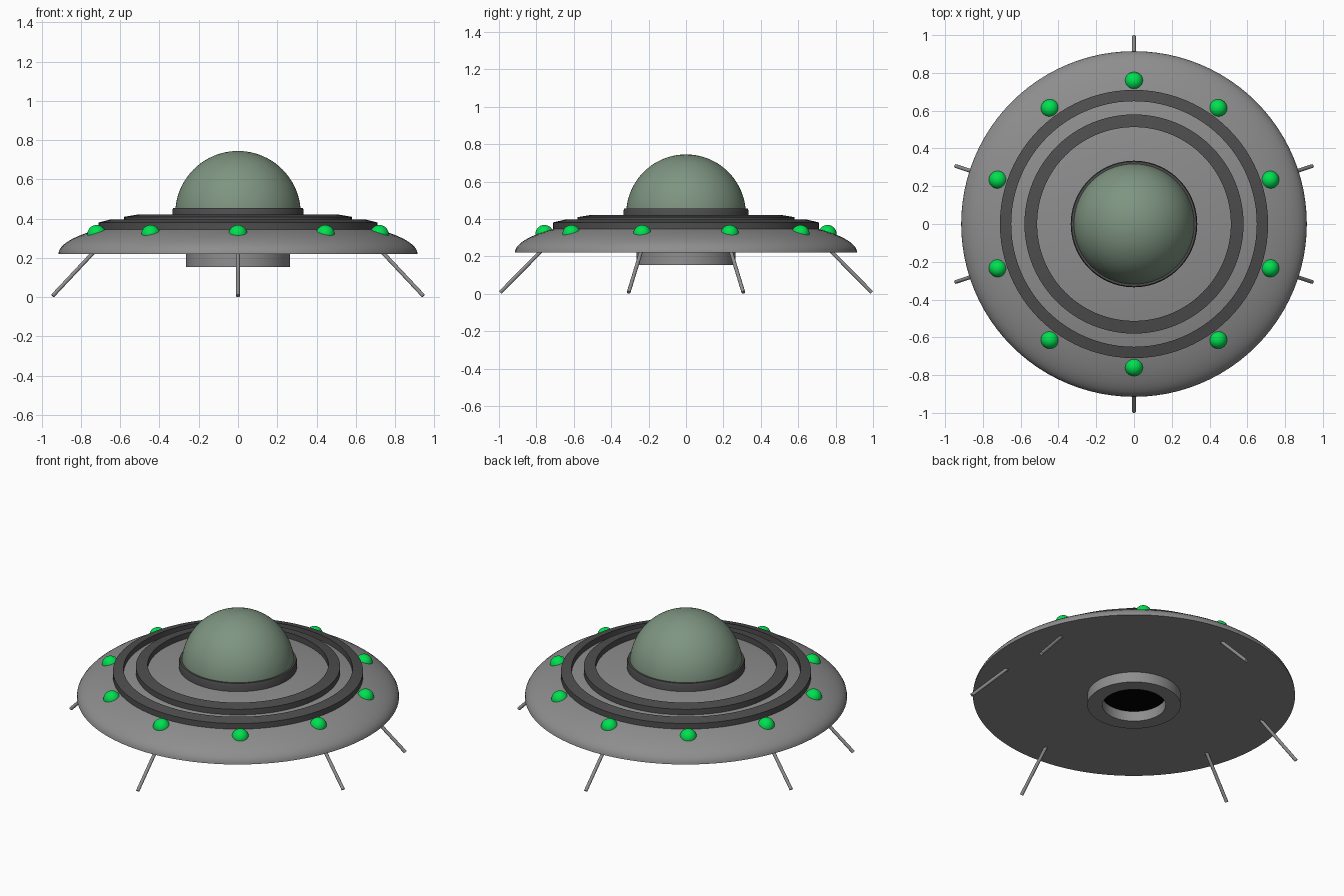
import bpy, math
from mathutils import Vector

if "Cube" in bpy.data.objects:
    bpy.data.objects.remove(bpy.data.objects["Cube"])

RIM_R, RIM_Z, HULL_H = 0.915, 0.22, 0.20
SEG = 96


def material(name, rgb):
    m = bpy.data.materials.new(name)
    m.diffuse_color = (*rgb, 1)
    m.use_nodes = True
    m.node_tree.nodes["Principled BSDF"].inputs["Base Color"].default_value = m.diffuse_color
    return m


HULL = material("hull_grey", (0.27, 0.27, 0.27))
DARK = material("dark_grey", (0.075, 0.075, 0.075))
GLASS = material("dome_green", (0.21, 0.30, 0.22))
GREEN = material("light_green", (0.0, 0.75, 0.08))
BLACK = material("hatch_black", (0.0, 0.0, 0.0))


def finish(ob, name, mat):
    ob.name = name
    ob.data.materials.clear()
    ob.data.materials.append(mat)
    bpy.ops.object.select_all(action='DESELECT')
    ob.select_set(True)
    bpy.context.view_layer.objects.active = ob
    bpy.ops.object.shade_smooth_by_angle(angle=math.radians(30))
    return ob


def lathe(name, profile, mat, closed=False):
    """Revolve (r, z) points, listed from outer bottom upward, about z."""
    verts, faces, rings = [], [], []
    for r, z in profile:
        start = len(verts)
        n = 1 if r < 1e-6 else SEG
        for i in range(n):
            a = 2 * math.pi * i / SEG
            verts.append((r * math.cos(a), r * math.sin(a), z))
        rings.append([start + (i % n) for i in range(SEG)])
    pairs = list(zip(rings, rings[1:]))
    if closed:
        pairs.append((rings[-1], rings[0]))
    for lo, hi in pairs:
        for i in range(SEG):
            j = (i + 1) % SEG
            f = list(dict.fromkeys((lo[i], lo[j], hi[j], hi[i])))
            if len(f) > 2:
                faces.append(f)
    me = bpy.data.meshes.new(name)
    me.from_pydata(verts, [], faces)
    ob = bpy.data.objects.new(name, me)
    bpy.context.collection.objects.link(ob)
    return finish(ob, name, mat)


def hull_z(r):
    return RIM_Z + HULL_H * math.sqrt(max(0, 1 - (r / RIM_R) ** 2))


def polar(r, deg, z):
    a = math.radians(deg)
    return Vector((r * math.cos(a), r * math.sin(a), z))


# Saucer hull: half ellipsoid with a flat underside
arc = [math.pi / 2 * i / 20 for i in range(20)]
lathe("saucer_hull", [(0, RIM_Z)]
      + [(RIM_R * math.cos(t), RIM_Z + HULL_H * math.sin(t)) for t in arc]
      + [(0, RIM_Z + HULL_H)], HULL)

# Raised dark bands that follow the hull slope
for name, r_out, r_in in (("outer_band", 0.71, 0.65), ("inner_band", 0.58, 0.513)):
    lathe(name, [(r_out, hull_z(r_out) - 0.01), (r_out, hull_z(r_out) + 0.035),
                 (r_in, hull_z(r_in) + 0.035), (r_in, hull_z(r_in) - 0.01)],
          DARK, closed=True)

# Cockpit dome and its collar
lathe("dome_collar", [(0.335, 0.39), (0.335, 0.442), (0.33, 0.455),
                      (0.31, 0.455), (0.31, 0.39)], DARK, closed=True)
lathe("cockpit_dome", [(0.32 * math.cos(t), 0.425 + 0.32 * math.sin(t)) for t in arc]
      + [(0, 0.745)], GLASS)

# Hatch ring and dark opening underneath
lathe("hatch_ring", [(0.18, 0.155), (0.265, 0.155), (0.265, 0.225), (0.18, 0.225)],
      HULL, closed=True)
lathe("hatch_opening", [(0, 0.218), (0.182, 0.218)], BLACK)

# Ten rim lights
for k in range(10):
    bpy.ops.mesh.primitive_uv_sphere_add(segments=32, ring_count=16, radius=0.048,
                                         location=polar(0.757, 18 + 36 * k, 0.32))
    finish(bpy.context.object, f"rim_light_{k + 1}", GREEN)

# Six splayed legs
for k, deg in enumerate((18, 90, 162, 198, 270, 342)):
    top, foot = polar(0.755, deg, 0.248), polar(0.993, deg, 0.007)
    axis = top - foot
    bpy.ops.mesh.primitive_cylinder_add(vertices=16, radius=0.01, depth=axis.length,
                                        location=(top + foot) / 2)
    leg = bpy.context.object
    leg.rotation_euler = axis.to_track_quat('Z', 'Y').to_euler()
    finish(leg, f"leg_{k + 1}", HULL)
